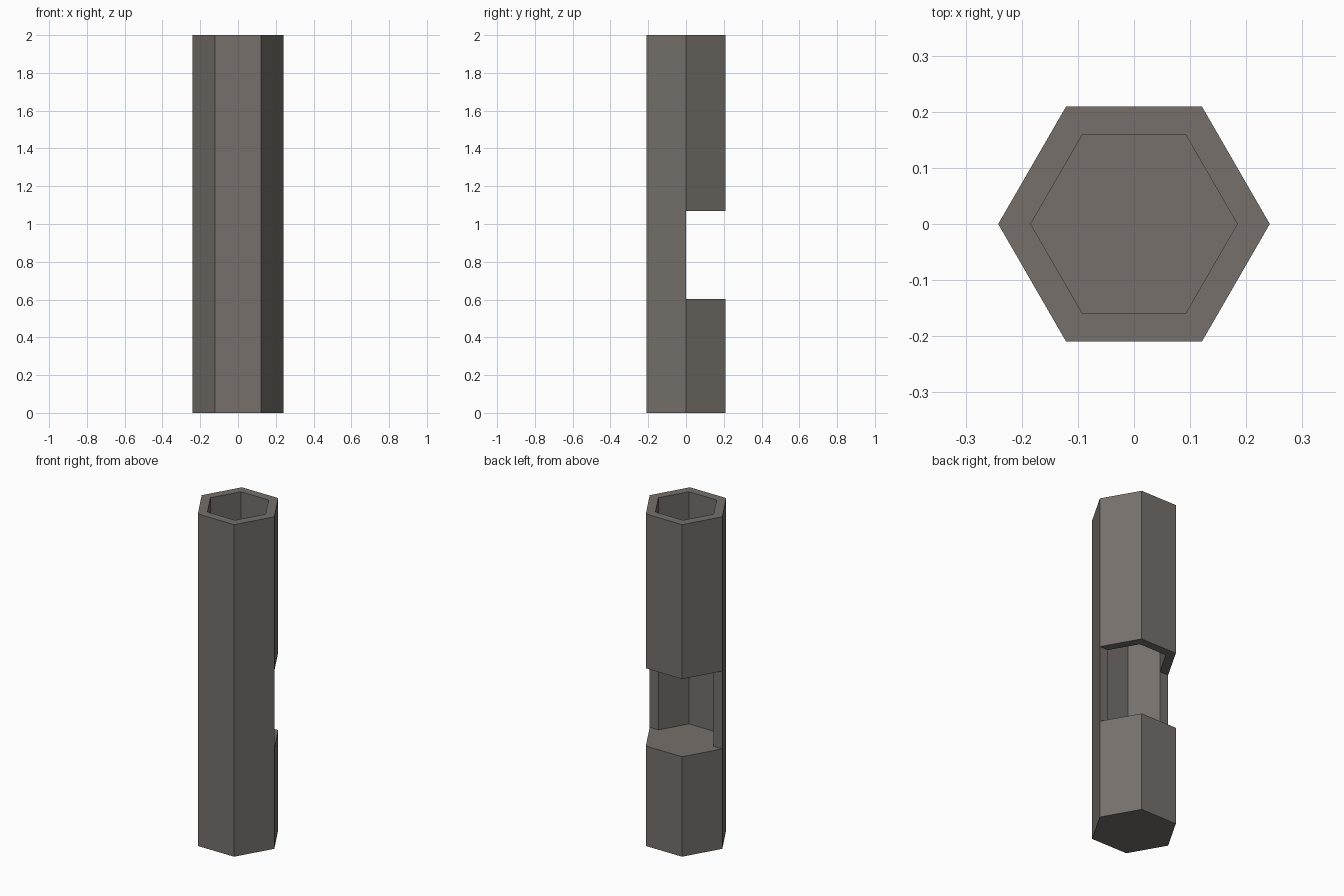
import bpy, bmesh, math

if "Cube" in bpy.data.objects:
    bpy.data.objects.remove(bpy.data.objects["Cube"])

SIDES = 6
R_OUT, R_IN = 0.242, 0.184
HEIGHT, SILL, LINTEL = 2.0, 0.602, 1.07   # the window cut spans SILL to LINTEL on the back half

mat = bpy.data.materials.new("warm grey metal")
mat.diffuse_color = (0.180, 0.163, 0.147, 1.0)
mat.use_nodes = True
mat.node_tree.nodes["Principled BSDF"].inputs["Base Color"].default_value = mat.diffuse_color

bm = bmesh.new()


def ring(radius, z):
    """Hexagon of vertices, corners on the x axis."""
    return [bm.verts.new((radius * math.cos(math.tau * i / SIDES),
                          radius * math.sin(math.tau * i / SIDES), z))
            for i in range(SIDES)]


def bridge(a, b, sides=range(SIDES)):
    """Quads between two rings on the chosen sides."""
    for i in sides:
        j = (i + 1) % SIDES
        bm.faces.new((a[i], a[j], b[j], b[i]))


back = range(0, SIDES // 2)          # sides facing +y
front = range(SIDES // 2, SIDES)     # sides facing -y

outer = [ring(R_OUT, z) for z in (0, SILL, LINTEL, HEIGHT)]
inner = [ring(R_IN, z) for z in (SILL, LINTEL, HEIGHT)]

# outer and inner walls, open at the back between sill and lintel
bridge(outer[0], outer[1])
bridge(outer[1], outer[2], front)
bridge(outer[2], outer[3])
bridge(inner[0], inner[1], front)
bridge(inner[1], inner[2])

# solid base, cavity floor, top rim
bm.faces.new(outer[0])
bm.faces.new(inner[0])
bridge(outer[3], inner[2])

# window sill, lintel and side jambs
bridge(outer[1], inner[0], back)
bridge(outer[2], inner[1], back)
for i in (0, SIDES // 2):
    bm.faces.new((outer[1][i], outer[2][i], inner[1][i], inner[0][i]))

bmesh.ops.recalc_face_normals(bm, faces=bm.faces)
# merge the coplanar faces into clean flat panels
bmesh.ops.dissolve_limit(bm, angle_limit=math.radians(1), verts=bm.verts, edges=bm.edges)

mesh = bpy.data.meshes.new("hex_tube")
bm.to_mesh(mesh)
bm.free()
mesh.materials.append(mat)
bpy.context.collection.objects.link(bpy.data.objects.new("hex_tube", mesh))
